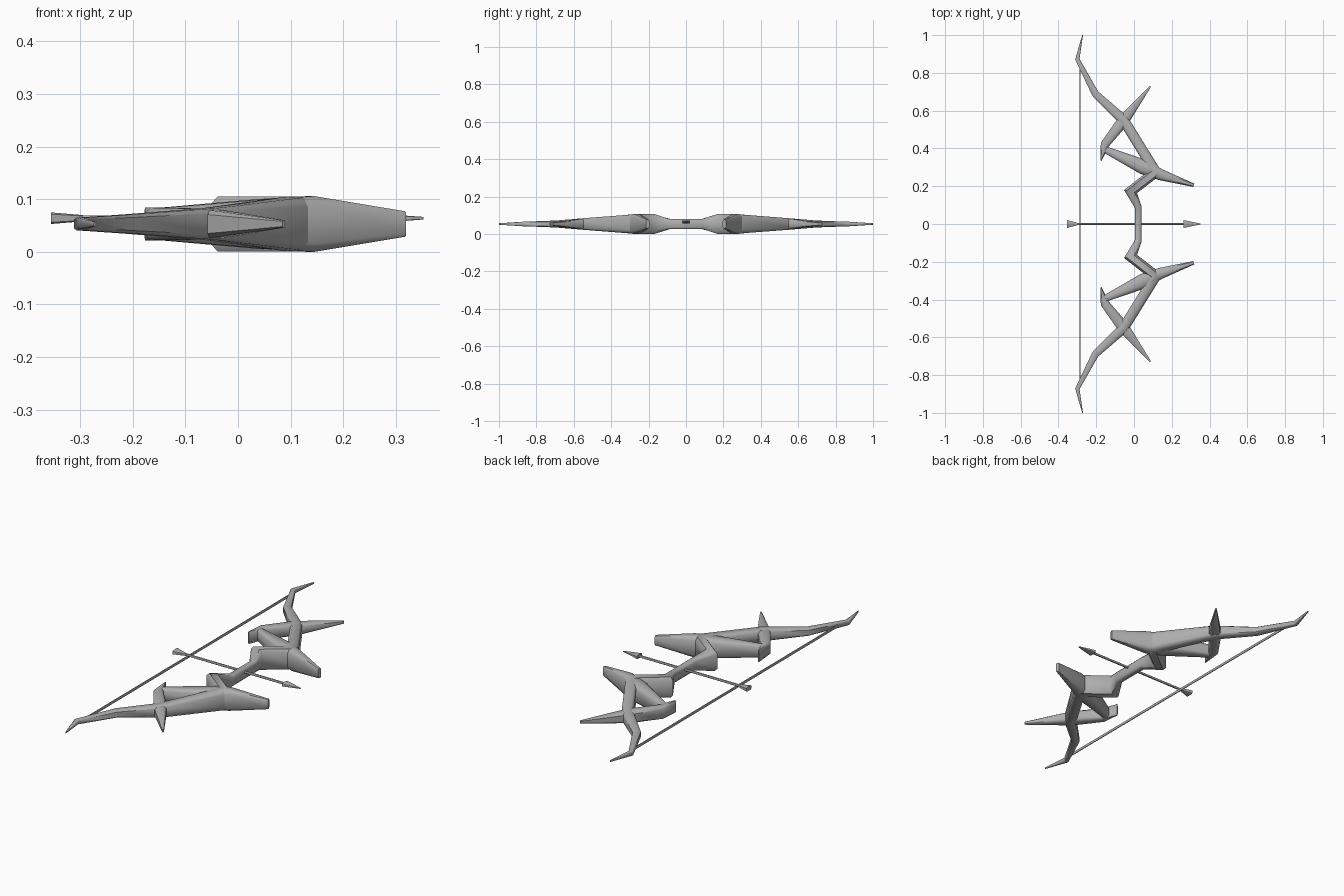
import bpy, bmesh, math
from mathutils import Vector

if "Cube" in bpy.data.objects:
    bpy.data.objects.remove(bpy.data.objects["Cube"], do_unlink=True)

MID_Z = 0.053

grey = bpy.data.materials.new("plain grey")
grey.use_nodes = True
COLOUR = (0.42, 0.42, 0.42, 1.0)
grey.diffuse_color = COLOUR
grey.node_tree.nodes["Principled BSDF"].inputs["Base Color"].default_value = COLOUR

# Chamfered box cross-section: (across, up) in half-widths
SECTION = [(1, -.7), (1, .7), (.6, 1), (-.6, 1), (-1, .7), (-1, -.7), (-.6, -1), (.6, -1)]


def sweep(name, path, z=MID_Z, angle=50):
    """Mitred bar along (x, y, width, height) points lying in a level plane."""
    bm = bmesh.new()
    pts = [Vector(p[:2]) for p in path]
    dirs = [(b - a).normalized() for a, b in zip(pts, pts[1:])]
    rings = []
    for i, (x, y, w, h) in enumerate(path):
        d0, d1 = dirs[max(i - 1, 0)], dirs[min(i, len(dirs) - 1)]
        t = (d0 + d1).normalized()
        n = Vector((-t.y, t.x)) / max(t.dot(d0), 0.5)
        rings.append([bm.verts.new((x + n.x * u * w / 2, y + n.y * u * w / 2, z + v * h / 2))
                      for u, v in SECTION])
    k = len(SECTION)
    for a, b in zip(rings, rings[1:]):
        for j in range(k):
            bm.faces.new((a[j], a[(j + 1) % k], b[(j + 1) % k], b[j]))
    bm.faces.new(rings[0])
    bm.faces.new(rings[-1])
    bmesh.ops.recalc_face_normals(bm, faces=bm.faces)
    mesh = bpy.data.meshes.new(name)
    bm.to_mesh(mesh)
    bm.free()
    mesh.materials.append(grey)
    mesh.shade_smooth()
    mesh.set_sharp_from_angle(angle=math.radians(angle))
    obj = bpy.data.objects.new(name, mesh)
    bpy.context.collection.objects.link(obj)
    return obj


def flip(path):
    return [(x, -y, w, h) for x, y, w, h in path]


# Bow stave: one bar from tip to tip through the handle
half_stave = [
    (-.272, 1.0, .004, .008), (-.300, .873, .022, .024), (-.205, .69, .038, .037),
    (-.055, .55, .055, .060), (.115, .275, .056, .104), (-.018, .172, .055, .105),
    (.022, .09, .036, .056),
]
sweep("bow_stave", half_stave + flip(half_stave)[::-1])

# Brace running into the forward spike
brace = [(-.155, .395, .035, .060), (.050, .302, .080, .095),
         (.138, .262, .060, .106), (.317, .205, .018, .048)]
# Hooked branch crossing the limb and ending in the outer spike
branch = [(-.175, .335, .006, .062), (-.155, .420, .045, .062),
          (-.058, .545, .062, .058), (.087, .728, .007, .014)]
for side, shape in (("left", lambda p: p), ("right", flip)):
    # the model's left and right lie across x, so the two ends are named by y
    end = "back" if side == "left" else "front"
    sweep(end + "_brace_and_spike", shape(brace))
    sweep(end + "_hooked_branch", shape(branch))

# Bow string
sweep("bow_string", [(-.285, -.845, .006, .013), (-.285, .845, .006, .013)])

# Arrow
ARROW_Z = 0.064
sweep("arrow_shaft", [(-.32, 0, .009, .011), (.27, 0, .009, .011)], ARROW_Z)
sweep("arrow_head", [(.262, 0, .042, .018), (.353, 0, .004, .005)], ARROW_Z)
sweep("arrow_fletching", [(-.355, 0, .042, .022), (-.295, 0, .010, .012)], ARROW_Z)
